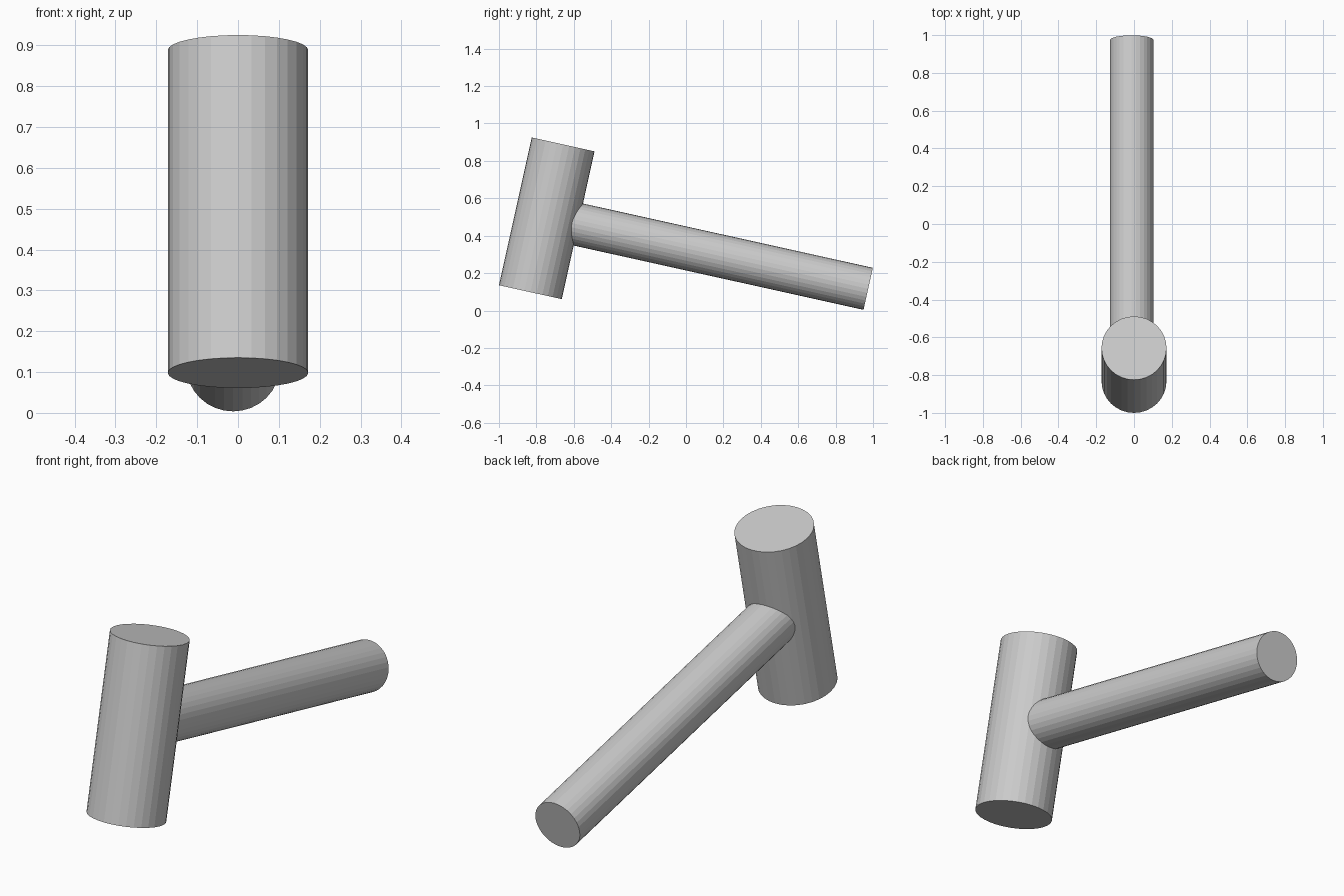
import bpy
from mathutils import Vector

if "Cube" in bpy.data.objects:
    bpy.data.objects.remove(bpy.data.objects["Cube"])


def rod(name, start, end, radius, sides=32):
    """Flat-shaded capped cylinder between two points."""
    a, b = Vector(start), Vector(end)
    axis = b - a
    bpy.ops.mesh.primitive_cylinder_add(
        vertices=sides, radius=radius, depth=axis.length, location=(a + b) / 2,
        rotation=axis.to_track_quat('Z', 'Y').to_euler())
    obj = bpy.context.object
    obj.name = name
    return obj


# Tilted mallet head
rod("mallet_head", (0, -0.832, 0.098), (0, -0.657, 0.888), 0.172)

# Handle, slightly off centre, running into the middle of the head
rod("handle", (-0.012, -0.735, 0.495), (-0.012, 0.974, 0.116), 0.115)
